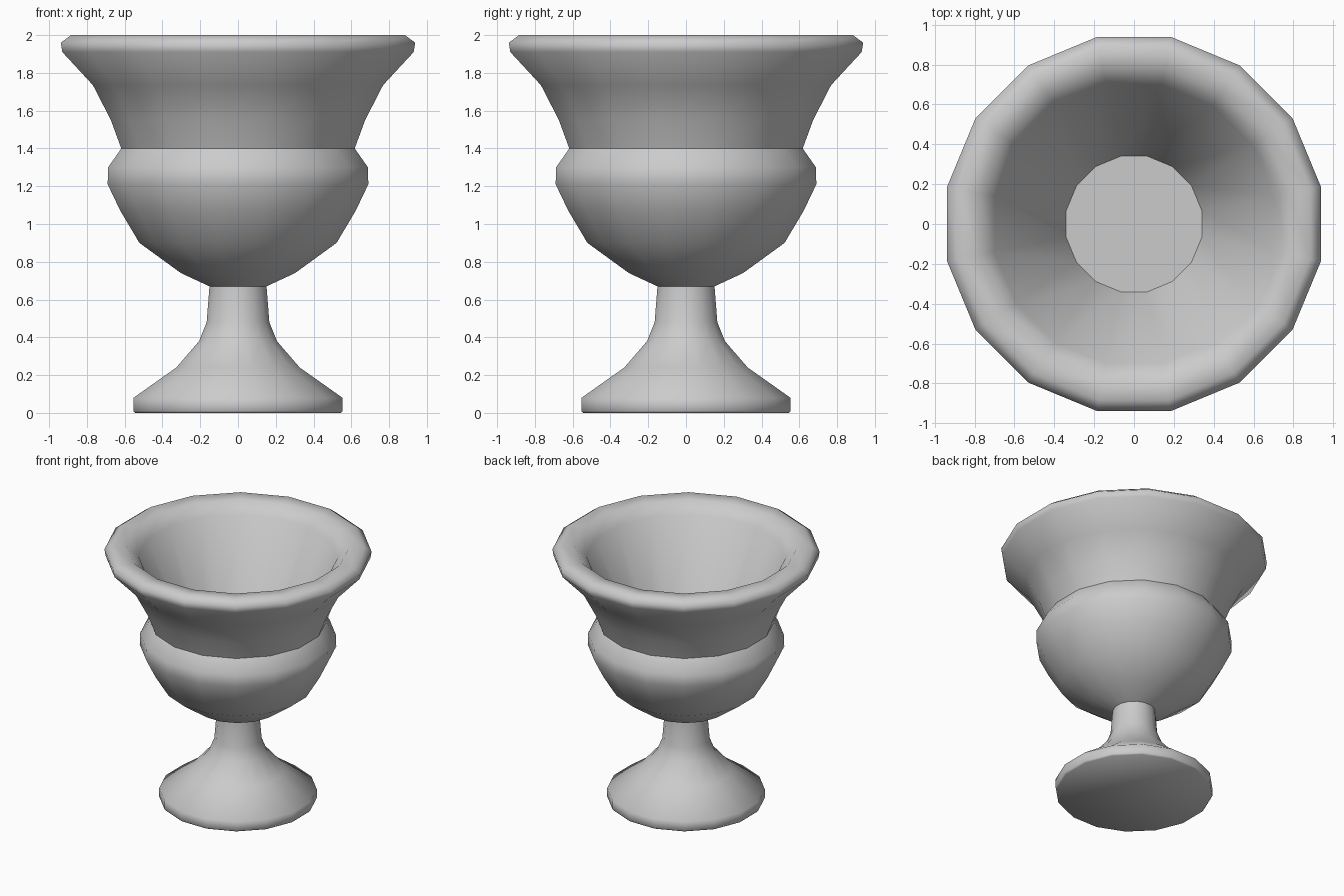
import bpy, bmesh, math

if "Cube" in bpy.data.objects:
    bpy.data.objects.remove(bpy.data.objects["Cube"])

SIDES = 16
FIT = 1 / math.cos(math.pi / SIDES)   # silhouette half-width -> corner radius


def lathe(name, profile, cap=False):
    """Spin a (half-width, z) profile (outside going up) round z; cap its first ring if asked."""
    bm = bmesh.new()
    rings = []
    for r, z in profile:
        ring = []
        for i in range(SIDES):
            a = 2 * math.pi * (i + 0.5) / SIDES
            ring.append(bm.verts.new((r * FIT * math.cos(a), r * FIT * math.sin(a), z)))
        rings.append(ring)
    for lo, hi in zip(rings, rings[1:]):
        for i in range(SIDES):
            j = (i + 1) % SIDES
            bm.faces.new((lo[i], lo[j], hi[j], hi[i]))
    if cap:
        bm.faces.new(rings[0][::-1] if len(rings) > 1 else rings[0])
    for f in bm.faces:
        f.smooth = True
    mesh = bpy.data.meshes.new(name)
    bm.to_mesh(mesh)
    bm.free()
    obj = bpy.data.objects.new(name, mesh)
    bpy.context.collection.objects.link(obj)
    return obj


# Sections meet edge to edge, so the creases between them stay crisp
lathe("foot_and_stem", [
    (0.545, 0.0), (0.553, 0.01), (0.553, 0.08), (0.327, 0.24),
    (0.206, 0.38), (0.166, 0.48), (0.151, 0.67)], cap=True)

lathe("bowl", [
    (0.151, 0.67), (0.302, 0.74), (0.522, 0.90), (0.623, 1.07),
    (0.69, 1.21), (0.688, 1.30), (0.618, 1.40)])

# Flared neck, rolled lip and the inside wall
lathe("neck_and_lip", [
    (0.618, 1.40), (0.673, 1.55), (0.768, 1.735),
    (0.93, 1.91), (0.938, 1.96), (0.884, 2.0), (0.78, 1.99), (0.70, 1.91),
    (0.34, 1.15)])

lathe("inner_floor", [(0.34, 1.15)], cap=True)
